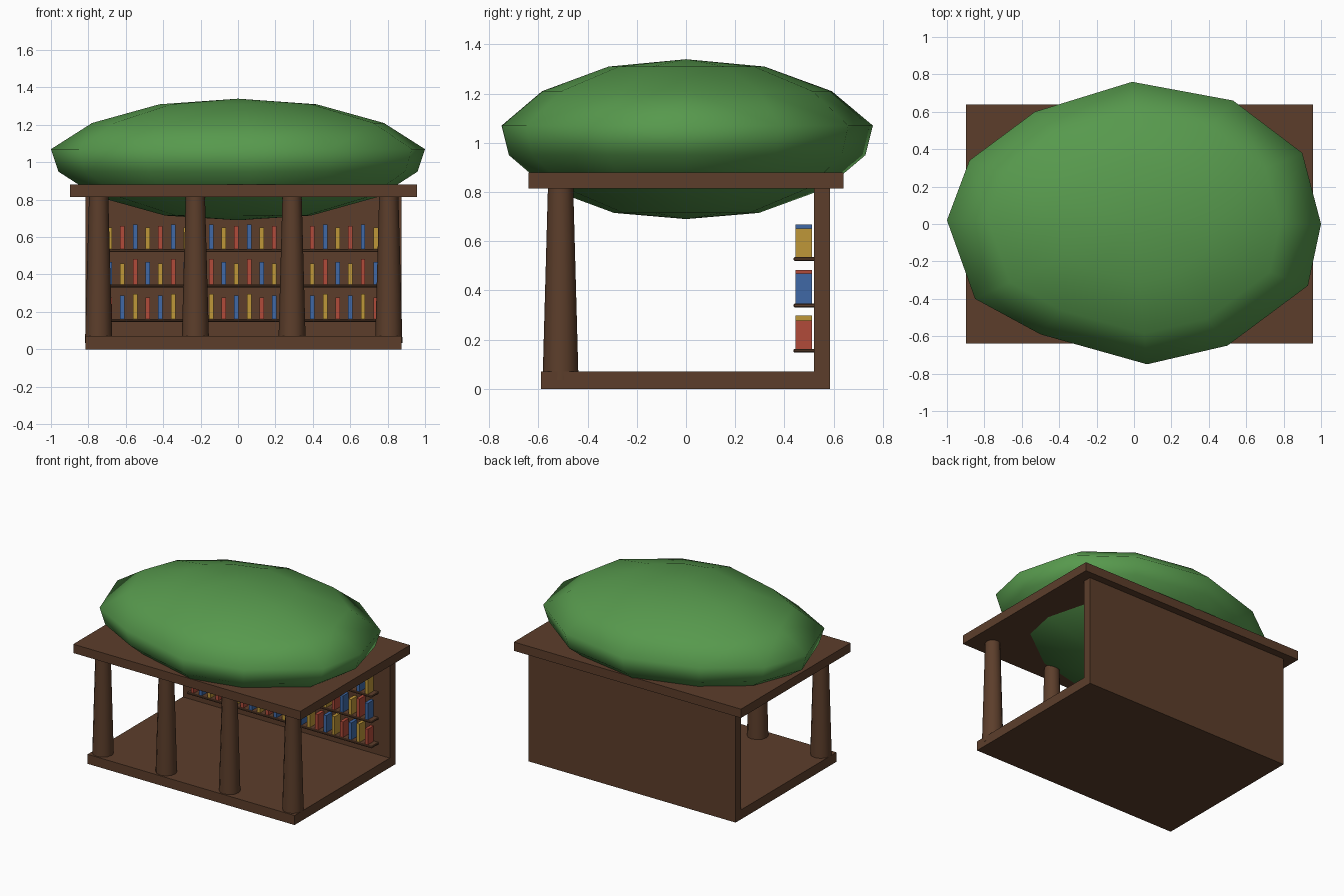
import bpy, bmesh
from mathutils import Vector

cube = bpy.data.objects.get("Cube")
if cube:
    bpy.data.objects.remove(cube, do_unlink=True)


def material(name, color):
    m = bpy.data.materials.new(name)
    m.use_nodes = True
    m.diffuse_color = (*color, 1)
    m.node_tree.nodes["Principled BSDF"].inputs["Base Color"].default_value = (*color, 1)
    return m


wood = material("brown_wood", (0.107, 0.048, 0.024))
leaf = material("green_leaf", (0.095, 0.319, 0.074))
blue = material("blue_cover", (0.050, 0.140, 0.380))
yellow = material("yellow_cover", (0.520, 0.310, 0.040))
red = material("red_cover", (0.440, 0.070, 0.042))


def finish(name, bm, mat, smooth=None):
    bmesh.ops.recalc_face_normals(bm, faces=bm.faces[:])
    mesh = bpy.data.meshes.new(name)
    bm.to_mesh(mesh)
    bm.free()
    mesh.materials.append(mat)
    obj = bpy.data.objects.new(name, mesh)
    bpy.context.collection.objects.link(obj)
    if smooth:
        bpy.ops.object.select_all(action='DESELECT')
        obj.select_set(True)
        bpy.context.view_layer.objects.active = obj
        bpy.ops.object.shade_smooth_by_angle(angle=smooth)
    return obj


def box(name, low, high, mat):
    low, high = Vector(low), Vector(high)
    bm = bmesh.new()
    bmesh.ops.create_cube(bm, size=1)
    for v in bm.verts:
        v.co = (low + high) / 2 + v.co * (high - low)
    return finish(name, bm, mat)


# Pavilion shell, slightly off centre in x
MID = 0.03
box("floor", (MID - 0.845, -0.59, 0), (MID + 0.845, 0.585, 0.07), wood)
box("back_wall", (MID - 0.845, 0.52, 0.035), (MID + 0.845, 0.585, 0.85), wood)
box("roof", (MID - 0.927, -0.64, 0.815), (MID + 0.927, 0.64, 0.88), wood)

# Tapered front columns
for i in range(4):
    bm = bmesh.new()
    bmesh.ops.create_cone(bm, cap_ends=True, segments=12, radius1=0.073,
                          radius2=0.051, depth=0.80)
    bmesh.ops.translate(bm, verts=bm.verts[:],
                        vec=(MID - 0.775 + i * 0.517, -0.51, 0.435))
    finish(f"column_{i + 1}", bm, wood, smooth=0.8)

# Shelves and their rows of books; each row repeats (cover, height)
rows = {
    0.162: [(yellow, 0.135), (red, 0.115), (blue, 0.125)],
    0.346: [(red, 0.136), (blue, 0.122), (yellow, 0.114)],
    0.535: [(blue, 0.133), (yellow, 0.116), (red, 0.124)],
}
PITCH, BOOKS = 0.0677, 22
for r, (z, pattern) in enumerate(rows.items()):
    shelf = box(f"shelf_{r + 1}", (MID - 0.755, 0.437, z - 0.015),
                (MID + 0.755, 0.525, z), wood)
    bevel = shelf.modifiers.new("soft_edges", 'BEVEL')
    bevel.width = 0.004
    for i in range(BOOKS):
        cover, height = pattern[(i + 1) % 3]
        # the row is shifted so that the last book closes the pattern
        x = 0.736 - (BOOKS - 1 - i) * PITCH
        cover, height = pattern[(i + 1) % 3]
        box(f"book_{r + 1}_{i + 1}", (x - 0.012, 0.446, z - 0.002),
            (x + 0.012, 0.513, z + height), cover)

# Leafy canopy: a lumpy outline lofted through scaled rings
outline = [(1, 0), (0.9, 0.38), (0.53, 0.66), (-0.01, 0.76), (-0.53, 0.6), (-0.88, 0.34),
           (-1, 0.02), (-0.85, -0.4), (-0.5, -0.59), (0.07, -0.75), (0.5, -0.65), (0.93, -0.33)]
rings = [(0.39, 0.715), (0.75, 0.815), (0.96, 0.95), (1, 1.07), (0.78, 1.21), (0.42, 1.31)]
bm = bmesh.new()
loops = [[bm.verts.new((x * s, y * s, z)) for x, y in outline] for s, z in rings]
n = len(outline)
for a, b in zip(loops, loops[1:]):
    for i in range(n):
        j = (i + 1) % n
        bm.faces.new((a[i], a[j], b[j], b[i]))
for loop, z in ((loops[0], 0.69), (loops[-1], 1.34)):
    tip = bm.verts.new((0, 0, z))
    for i in range(n):
        bm.faces.new((loop[i], loop[(i + 1) % n], tip))
bmesh.ops.triangulate(bm, faces=bm.faces[:])
finish("canopy", bm, leaf, smooth=1.4)
